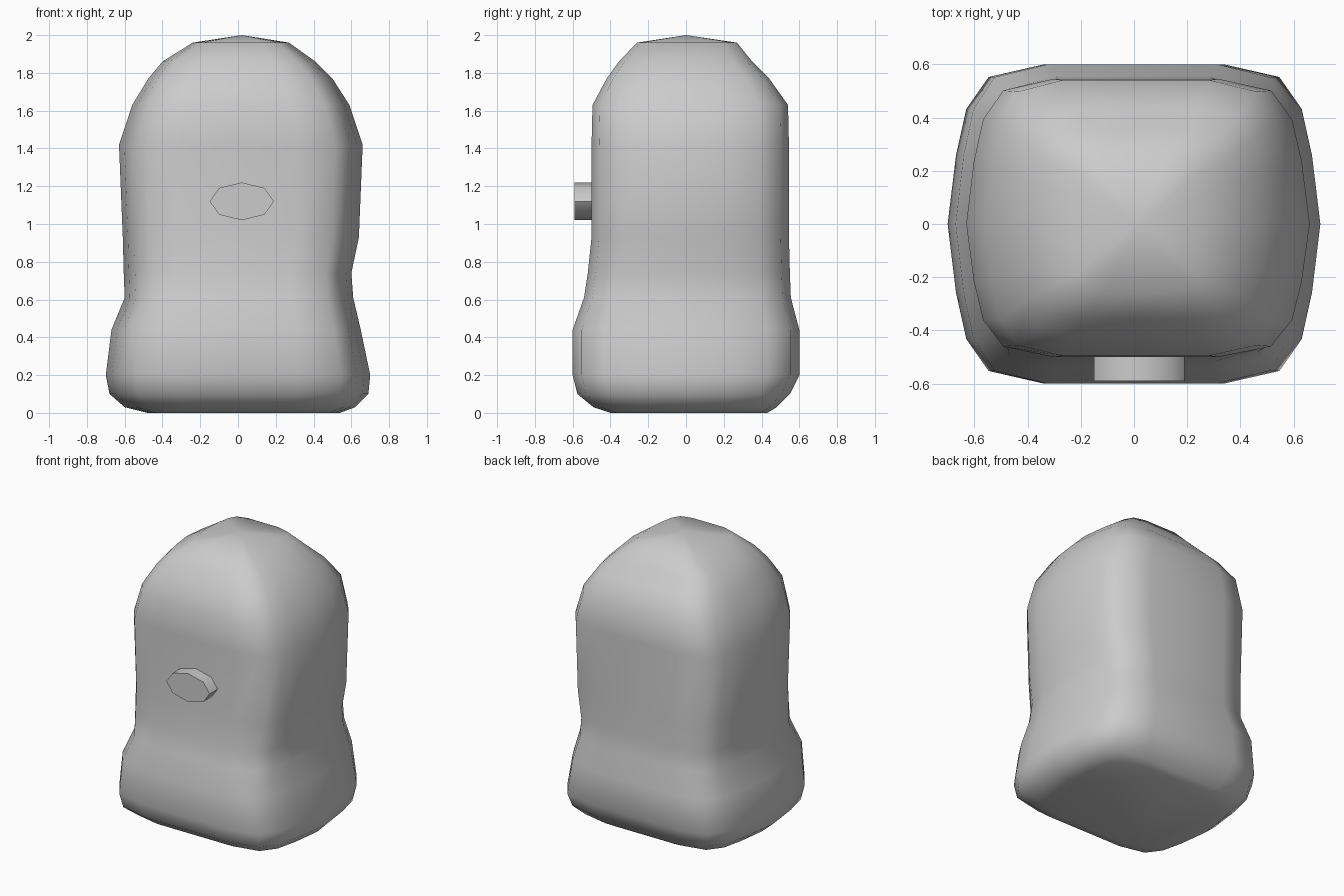
import bpy, bmesh, math

if "Cube" in bpy.data.objects:
    bpy.data.objects.remove(bpy.data.objects["Cube"])

grey = bpy.data.materials.new("grey")
grey.diffuse_color = (0.6, 0.6, 0.6, 1)
grey.use_nodes = True
grey.node_tree.nodes["Principled BSDF"].inputs["Base Color"].default_value = grey.diffuse_color


def finish(bm, name, angle):
    bmesh.ops.recalc_face_normals(bm, faces=bm.faces[:])
    mesh = bpy.data.meshes.new(name)
    bm.to_mesh(mesh)
    bm.free()
    obj = bpy.data.objects.new(name, mesh)
    bpy.context.collection.objects.link(obj)
    mesh.materials.append(grey)
    bpy.ops.object.select_all(action='DESELECT')
    obj.select_set(True)
    bpy.context.view_layer.objects.active = obj
    bpy.ops.object.shade_smooth_by_angle(angle=math.radians(angle))
    return obj


# Rounded-square cross-section, one quarter, mirrored to all four
quarter = [(1, 0), (0.955, 0.43), (0.9, 0.72), (0.78, 0.92), (0.48, 1), (0, 1)]
section = quarter[:-1] + [(-x, y) for x, y in quarter[:0:-1]]
section += [(-x, -y) for x, y in quarter[:-1]] + [(x, -y) for x, y in quarter[:0:-1]]

# Body levels: height, left, right, front, back
levels = [
    (0.00, -0.48, 0.54, -0.40, 0.43),
    (0.03, -0.60, 0.62, -0.49, 0.48),
    (0.10, -0.68, 0.69, -0.575, 0.55),
    (0.20, -0.70, 0.70, -0.60, 0.60),
    (0.44, -0.67, 0.65, -0.60, 0.60),
    (0.61, -0.60, 0.61, -0.54, 0.555),
    (0.74, -0.605, 0.60, -0.52, 0.55),
    (0.93, -0.61, 0.64, -0.50, 0.545),
    (1.42, -0.63, 0.66, -0.50, 0.545),
    (1.63, -0.56, 0.59, -0.495, 0.54),
    (1.77, -0.475, 0.50, -0.42, 0.44),
    (1.86, -0.40, 0.41, -0.355, 0.35),
    (1.96, -0.24, 0.27, -0.26, 0.27),
]
bm = bmesh.new()
rings = []
for z, left, right, front, back in levels:
    rings.append([bm.verts.new((x * right if x > 0 else -x * left,
                                y * back if y > 0 else -y * front, z))
                  for x, y in section])
n = len(section)
for a, b in zip(rings, rings[1:]):
    for i in range(n):
        j = (i + 1) % n
        bm.faces.new((a[i], a[j], b[j], b[i]))
bm.faces.new(rings[0])
tip = bm.verts.new((0.02, 0, 2.0))
for i in range(n):
    bm.faces.new((rings[-1][i], rings[-1][(i + 1) % n], tip))
finish(bm, "body", 60)

# Eight-sided button on the front
bm = bmesh.new()
ends = [[bm.verts.new((0.02 + 0.17 * math.cos(k * math.pi / 4), y,
                       1.12 + 0.10 * math.sin(k * math.pi / 4))) for k in range(8)]
        for y in (-0.59, -0.45)]
for i in range(8):
    j = (i + 1) % 8
    bm.faces.new((ends[0][i], ends[0][j], ends[1][j], ends[1][i]))
for ring in ends:
    bm.faces.new(ring)
finish(bm, "front_button", 50)
